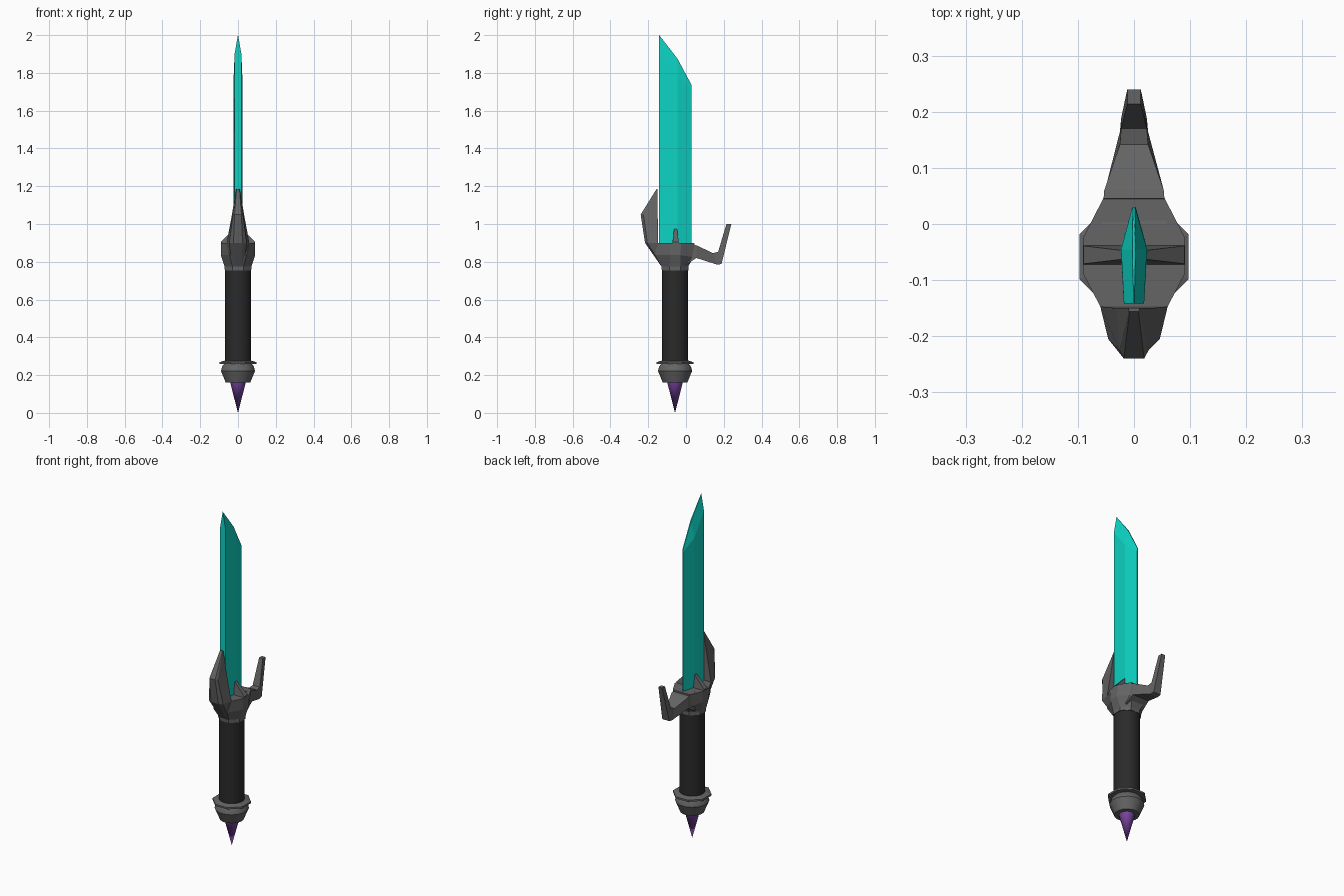
import bpy, bmesh, math

if "Cube" in bpy.data.objects:
    bpy.data.objects.remove(bpy.data.objects["Cube"])

CY = -0.058  # y of the grip axis


def material(name, rgb):
    m = bpy.data.materials.new(name)
    m.diffuse_color = (*rgb, 1)
    m.use_nodes = True
    m.node_tree.nodes["Principled BSDF"].inputs["Base Color"].default_value = m.diffuse_color
    return m


TEAL = material("teal blade", (0.004, 0.65, 0.55))
GREY = material("dark grey metal", (0.127, 0.127, 0.127))
BLACK = material("black grip", (0.023, 0.023, 0.023))
PURPLE = material("purple gem", (0.2, 0.06, 0.36))


def loft(name, rings, mat, smooth=False):
    """Skin a list of equal-length rings and cap both ends."""
    bm = bmesh.new()
    vs = [[bm.verts.new(p) for p in r] for r in rings]
    n = len(rings[0])
    for a, b in zip(vs, vs[1:]):
        for i in range(n):
            j = (i + 1) % n
            bm.faces.new((a[i], a[j], b[j], b[i]))
    bm.faces.new(vs[0])
    bm.faces.new(vs[-1])
    bmesh.ops.remove_doubles(bm, verts=bm.verts, dist=0.0005)
    bmesh.ops.recalc_face_normals(bm, faces=bm.faces)
    me = bpy.data.meshes.new(name)
    bm.to_mesh(me)
    bm.free()
    me.materials.append(mat)
    ob = bpy.data.objects.new(name, me)
    bpy.context.collection.objects.link(ob)
    if smooth:
        bpy.ops.object.select_all(action='DESELECT')
        bpy.context.view_layer.objects.active = ob
        ob.select_set(True)
        bpy.ops.object.shade_smooth_by_angle(angle=math.radians(30))
    return ob


def circle(r, z, n):
    return [(r * math.cos((i + .5) * math.tau / n),
             CY + r * math.sin((i + .5) * math.tau / n), z) for i in range(n)]


def turned(name, profile, n, mat, smooth=True):
    return loft(name, [circle(r, z, n) for r, z in profile], mat, smooth)


def mirrored(half):
    """Close a right-hand outline with its mirror image across x = 0."""
    return half + [(-x, y, z) for x, y, z in reversed(half)]


# Gem, pommel, octagonal flange and grip
turned("pommel_gem", [(0.0001, 0), (0.043, 0.165)], 16, PURPLE)
turned("pommel", [(0.066, 0.16), (0.092, 0.222), (0.086, 0.245), (0.07, 0.265)], 16, GREY)
turned("pommel_flange", [(0.105, 0.259), (0.105, 0.269), (0.075, 0.277)], 8, GREY, False)
turned("grip", [(0.069, 0.26), (0.069, 0.77)], 24, BLACK)

# Blade: spine, widest line and cutting edge, with a slanted tapering tip
loft("blade", [
    mirrored([(0.018, -0.142, 0.88), (0.024, -0.045, 0.88), (0.003, 0.03, 0.88)]),
    mirrored([(0.018, -0.142, 1.9), (0.023, -0.045, 1.78), (0.003, 0.03, 1.72)]),
    mirrored([(0.0005, -0.142, 2.0), (0.003, -0.045, 1.875), (0.002, 0.03, 1.735)]),
], TEAL)

# Guard body widening from the grip
loft("guard_body", [
    mirrored([(0.029, -0.128, 0.755), (0.07, -0.087, 0.755),
              (0.07, -0.029, 0.755), (0.029, 0.012, 0.755)]),
    mirrored([(0.029, -0.13, 0.775), (0.071, -0.087, 0.775),
              (0.071, -0.029, 0.775), (0.029, 0.012, 0.775)]),
    mirrored([(0.045, -0.165, 0.835), (0.091, -0.083, 0.835),
              (0.091, -0.03, 0.835), (0.05, 0.04, 0.825)]),
    mirrored([(0.06, -0.147, 0.9), (0.091, -0.088, 0.9),
              (0.091, -0.025, 0.9), (0.055, 0.045, 0.898)]),
], GREY)

# Tall front prong hugging the spine: outer facet, side corner, inner face
loft("front_prong", [mirrored([(wo, yo, z), (wm, ym, z), (wi, yi, z)])
                     for z, wo, yo, wm, ym, wi, yi in (
    (0.775, 0.018, -0.13, 0.03, -0.125, 0.06, -0.08),
    (0.9, 0.024, -0.217, 0.046, -0.205, 0.06, -0.147),
    (1.05, 0.018, -0.24, 0.026, -0.225, 0.032, -0.15),
    (1.185, 0.008, -0.156, 0.009, -0.154, 0.01, -0.15))], GREY)

# Rear hook bending upward
loft("rear_hook", [mirrored([(w, yt, zt), (w, yb, zb)]) for yt, zt, yb, zb, w in (
    (0.0, 0.9, 0.0, 0.785, 0.058),
    (0.06, 0.885, 0.055, 0.82, 0.053),
    (0.142, 0.846, 0.165, 0.785, 0.025),
    (0.17, 0.852, 0.188, 0.788, 0.023),
    (0.214, 1.0, 0.24, 1.0, 0.012))], GREY)

# Small wedge teeth on either side of the blade
for side, label in ((1, "right"), (-1, "left")):
    loft(f"{label}_tooth", [
        [(side * x, -0.055 + s * w, z) for x, z, w, s in
         ((0.09, zo, wo, -1), (0.09, zo, wo, 1), (0.022, zi, wi, 1), (0.022, zi, wi, -1))]
        for zo, wo, zi, wi in ((0.88, 0.018, 0.88, 0.018),
                               (0.9, 0.017, 0.9, 0.017),
                               (0.905, 0.016, 0.975, 0.008))], GREY)
